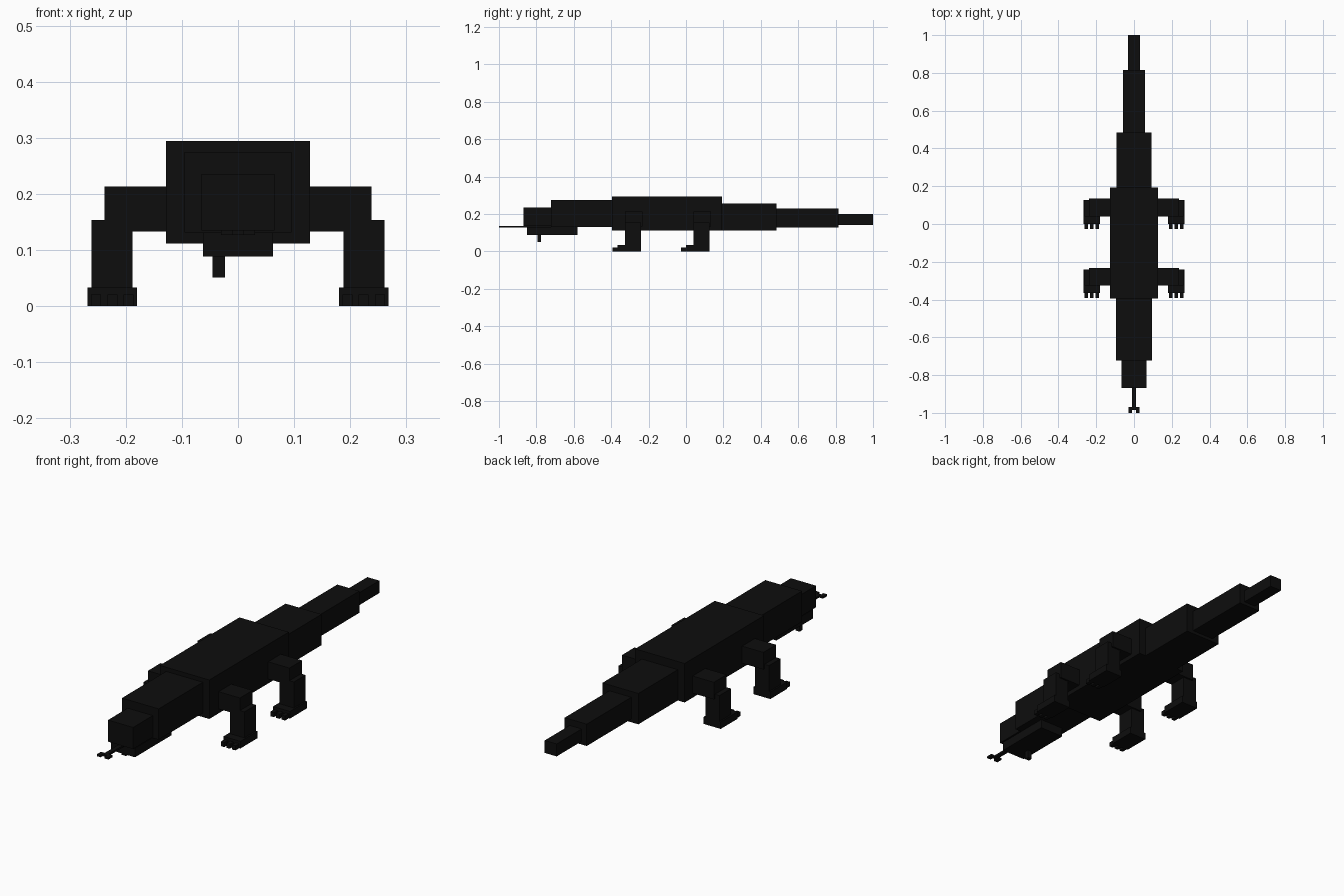
import bpy
import bmesh
from mathutils import Matrix, Vector

cube = bpy.data.objects.get("Cube")
if cube:
    bpy.data.objects.remove(cube, do_unlink=True)

black = bpy.data.materials.new("matte black")
colour = (0.004, 0.004, 0.004, 1.0)
black.diffuse_color = colour
black.use_nodes = True
bsdf = black.node_tree.nodes["Principled BSDF"]
bsdf.inputs["Base Color"].default_value = colour
bsdf.inputs["Roughness"].default_value = 0.9


def blocks(name, *ranges):
    """One object made of boxes, each given as (x0, x1, y0, y1, z0, z1)."""
    bm = bmesh.new()
    for x0, x1, y0, y1, z0, z1 in ranges:
        centre = Vector((x0 + x1, y0 + y1, z0 + z1)) / 2
        size = (abs(x1 - x0), y1 - y0, z1 - z0)
        bmesh.ops.create_cube(
            bm, size=1, matrix=Matrix.Translation(centre) @ Matrix.Diagonal((*size, 1)))
    mesh = bpy.data.meshes.new(name)
    bm.to_mesh(mesh)
    bm.free()
    mesh.materials.append(black)
    obj = bpy.data.objects.new(name, mesh)
    bpy.context.collection.objects.link(obj)
    return obj


def centred(name, half_width, y0, y1, z0, z1):
    return blocks(name, (-half_width, half_width, y0, y1, z0, z1))


# Trunk, head and tapering tail
centred("body", 0.128, -0.395, 0.193, 0.112, 0.294)
centred("head", 0.095, -0.722, -0.395, 0.131, 0.275)
centred("snout", 0.065, -0.868, -0.722, 0.135, 0.236)
centred("lower_jaw", 0.062, -0.85, -0.58, 0.089, 0.131)
centred("tail_base", 0.093, 0.193, 0.485, 0.112, 0.256)
centred("tail_middle", 0.057, 0.485, 0.815, 0.127, 0.229)
centred("tail_tip", 0.031, 0.815, 1.0, 0.142, 0.20)

# Forked tongue and the small peg under the jaw
blocks("tongue",
       (-0.01, 0.01, -0.972, -0.70, 0.127, 0.136),
       (-0.03, 0.03, -0.985, -0.97, 0.127, 0.136),
       (-0.03, -0.01, -1.0, -0.985, 0.127, 0.136),
       (0.01, 0.03, -1.0, -0.985, 0.127, 0.136))
blocks("jaw_peg", (-0.045, -0.023, -0.795, -0.775, 0.051, 0.089))

# Four legs: y is the back edge of each leg
for end, y in (("front", -0.24), ("rear", 0.126)):
    for side, s in (("left", 1), ("right", -1)):
        name = f"{end}_{side}"
        blocks(name + "_upper_leg", (s * 0.12, s * 0.238, y - 0.086, y + 0.008, 0.133, 0.213))
        blocks(name + "_lower_leg", (s * 0.188, s * 0.261, y - 0.086, y, 0.02, 0.154))
        blocks(name + "_foot", (s * 0.18, s * 0.268, y - 0.125, y, 0.0, 0.033))
        blocks(name + "_toes", *[(s * (x - 0.009), s * (x + 0.009), y - 0.153, y - 0.125, 0.0, 0.021)
                                 for x in (0.195, 0.224, 0.253)])
